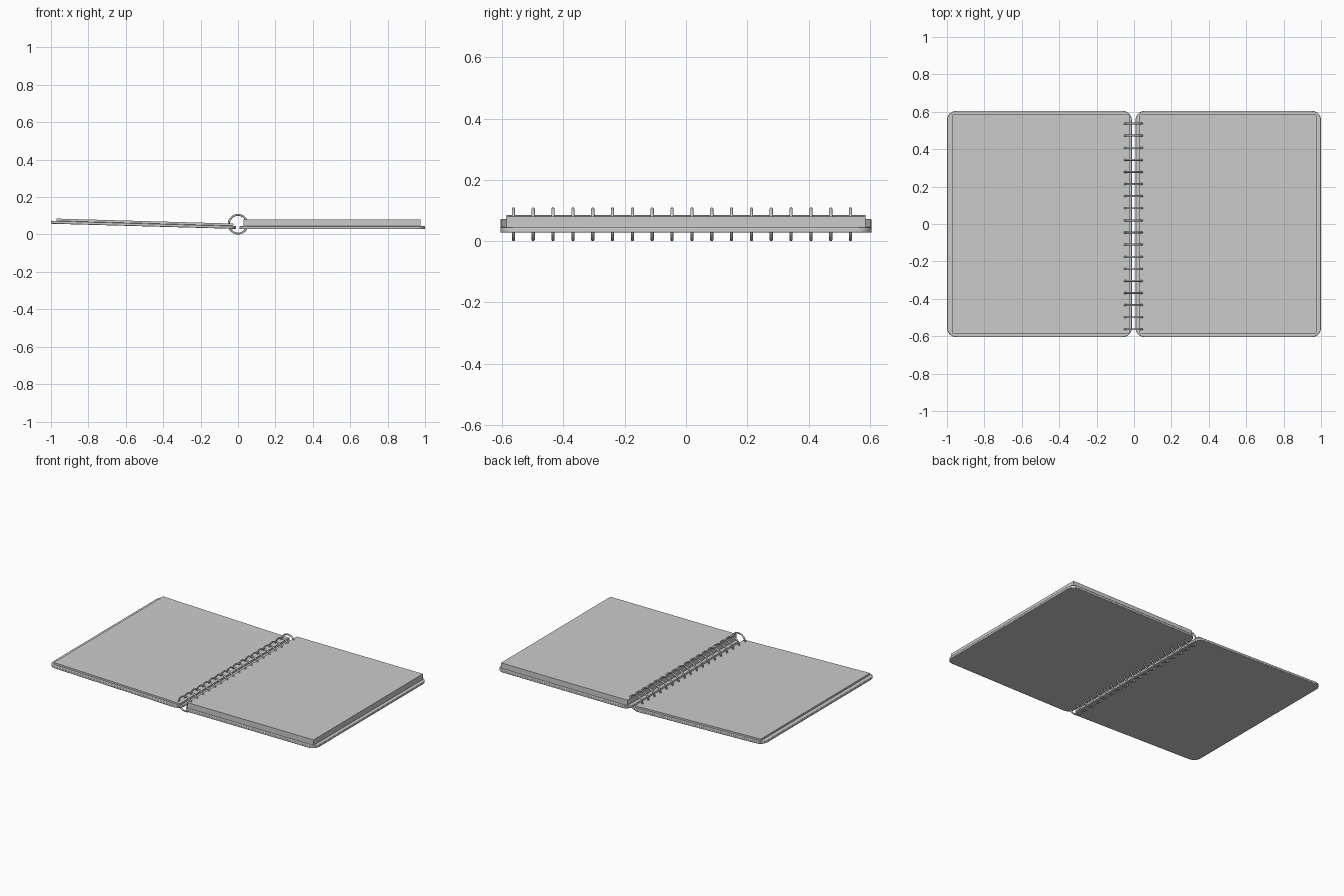
import bpy, bmesh, math
from mathutils import Matrix, Vector

if "Cube" in bpy.data.objects:
    bpy.data.objects.remove(bpy.data.objects["Cube"])


def slab(name, x0, x1, half_y, z0, z1, radius=0.0, bevel=0.0):
    """Flat board with optionally rounded plan corners and softened rims."""
    pts = []
    corners = [(x1, half_y, 0), (x0, half_y, 90), (x0, -half_y, 180), (x1, -half_y, 270)]
    cx, n = (x0 + x1) / 2, 8
    for x, y, start in corners:
        if radius == 0:
            pts.append((x, y))
            continue
        ox = x - math.copysign(radius, x - cx)
        oy = y - math.copysign(radius, y)
        for i in range(n + 1):
            a = math.radians(start + 90 * i / n)
            pts.append((ox + radius * math.cos(a), oy + radius * math.sin(a)))
    bm = bmesh.new()
    face = bm.faces.new([bm.verts.new((x, y, z0)) for x, y in pts])
    ext = bmesh.ops.extrude_face_region(bm, geom=[face])
    top = [v for v in ext["geom"] if isinstance(v, bmesh.types.BMVert)]
    bmesh.ops.translate(bm, verts=top, vec=(0, 0, z1 - z0))
    bmesh.ops.recalc_face_normals(bm, faces=bm.faces)
    mesh = bpy.data.meshes.new(name)
    bm.to_mesh(mesh)
    bm.free()
    ob = bpy.data.objects.new(name, mesh)
    bpy.context.collection.objects.link(ob)
    if bevel:
        mod = ob.modifiers.new("soft_rim", "BEVEL")
        mod.width, mod.segments, mod.limit_method = bevel, 2, 'ANGLE'
    bpy.ops.object.select_all(action='DESELECT')
    ob.select_set(True)
    bpy.context.view_layer.objects.active = ob
    bpy.ops.object.shade_smooth_by_angle(angle=math.radians(35))
    return ob


# Right half: back cover with the thick page block
slab("back_cover", 0.008, 1.0, 0.605, 0.028, 0.044, 0.05, 0.003)
slab("page_block", 0.03, 0.977, 0.586, 0.044, 0.081)

# Left half: front cover with a few turned pages, lifted at its outer edge
front_cover = slab("front_cover", -1.0, -0.012, 0.605, 0.03, 0.046, 0.05, 0.003)
turned_pages = slab("turned_pages", -0.972, -0.026, 0.586, 0.046, 0.058)
pivot = Vector((-0.012, 0, 0.03))
tilt = (Matrix.Translation(pivot) @ Matrix.Rotation(math.radians(1.6), 4, 'Y')
        @ Matrix.Translation(-pivot))
for ob in (front_cover, turned_pages):
    ob.data.transform(tilt)

# Binding rings along the spine, sharing one mesh
bpy.ops.mesh.primitive_torus_add(
    major_segments=40, minor_segments=10, major_radius=0.0497, minor_radius=0.0053)
ring = bpy.context.object
ring.name = "binding_ring"
ring.data.transform(Matrix.Rotation(math.pi / 2, 4, 'X'))
bpy.ops.object.shade_smooth()
for i in range(18):
    ob = ring if i == 0 else ring.copy()
    if i:
        bpy.context.collection.objects.link(ob)
    ob.location = (0, -0.563 + i * 0.0647, 0.055)
